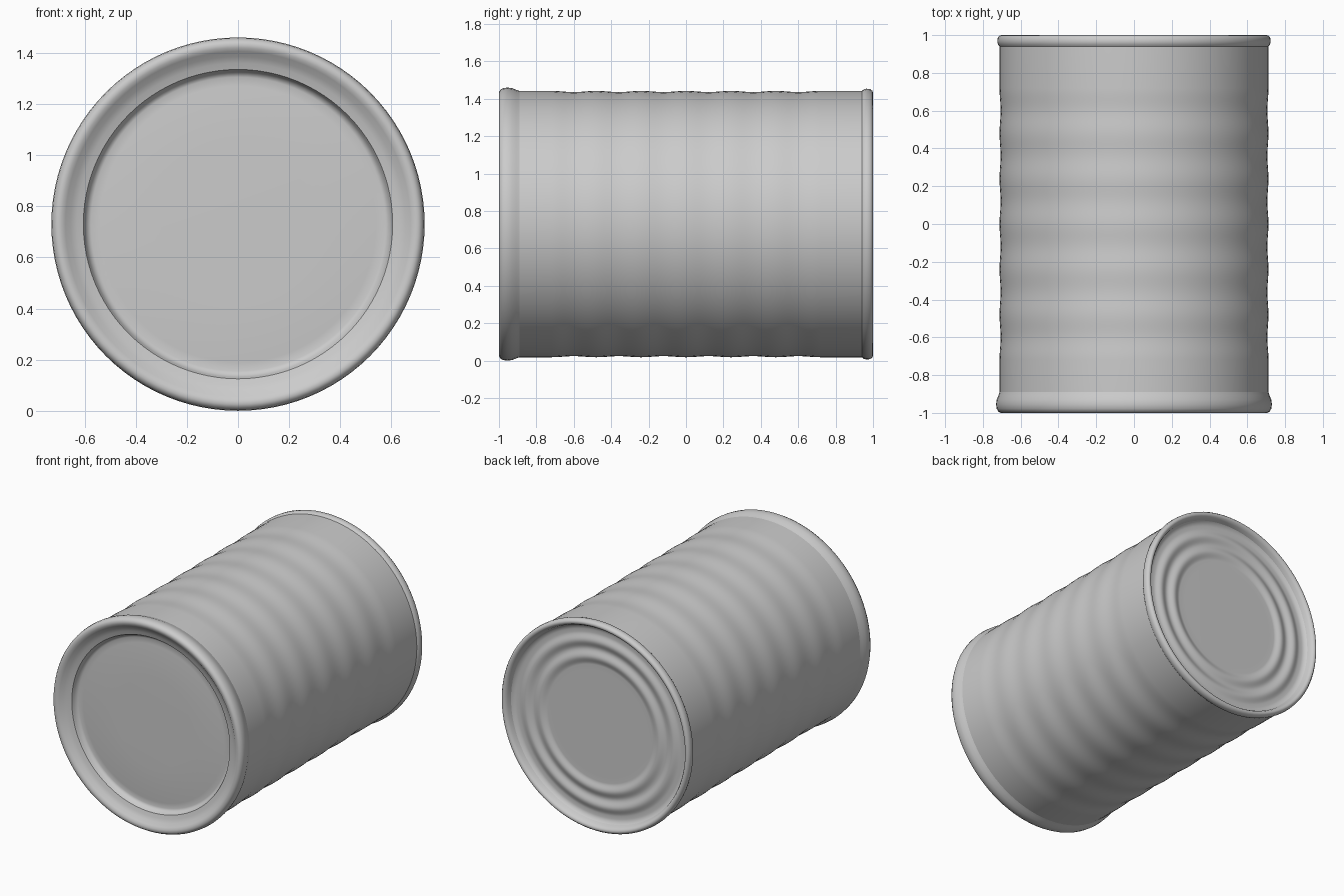
import bpy, bmesh, math

if "Cube" in bpy.data.objects:
    bpy.data.objects.remove(bpy.data.objects["Cube"])

ZC = 0.73      # height of the can's axis
SEG = 96


def lathe(name, profile):
    """Spin (radius, y) points, listed front to back, around the can's axis."""
    bm = bmesh.new()
    rings = []
    for r, y in profile:
        rings.append([bm.verts.new((r * math.cos(2 * math.pi * j / SEG), y,
                                    ZC + r * math.sin(2 * math.pi * j / SEG)))
                      for j in range(SEG)])
    for a, b in zip(rings, rings[1:]):
        for j in range(SEG):
            k = (j + 1) % SEG
            bm.faces.new((a[j], b[j], b[k], a[k]))
    bmesh.ops.remove_doubles(bm, verts=bm.verts, dist=1e-5)
    mesh = bpy.data.meshes.new(name)
    bm.to_mesh(mesh)
    bm.free()
    obj = bpy.data.objects.new(name, mesh)
    bpy.context.collection.objects.link(obj)
    bpy.ops.object.select_all(action='DESELECT')
    obj.select_set(True)
    bpy.context.view_layer.objects.active = obj
    bpy.ops.object.shade_smooth_by_angle(angle=math.radians(50))
    return obj


# Body wall with shallow rolled ribs along the middle
body = [(0.712, -0.89)]
for i in range(97):
    y = -0.72 + 1.44 * i / 96
    body.append((0.709 - 0.003 * math.cos(2 * math.pi * (y + 0.72) / 0.24 + math.pi), y))
body.append((0.712, 0.94))
lathe("can_body", body)

# Front seam: rounded lip, sloping inwards to the recess
lathe("front_rim", [(0.605, -0.955), (0.63, -0.962), (0.655, -0.972), (0.675, -0.99),
                    (0.69, -0.998), (0.705, -1.0), (0.718, -0.993), (0.727, -0.978),
                    (0.73, -0.955), (0.727, -0.93), (0.718, -0.908), (0.712, -0.89)])

# Front lid, set back inside the seam
lathe("front_lid", [(0.0, -0.925), (0.3, -0.925), (0.54, -0.922), (0.575, -0.918),
                    (0.59, -0.925), (0.598, -0.94), (0.605, -0.955)])

# Back seam: narrower lip
lathe("back_rim", [(0.712, 0.94), (0.72, 0.95), (0.724, 0.965), (0.722, 0.985),
                   (0.712, 0.997), (0.702, 1.0), (0.69, 0.995), (0.68, 0.98),
                   (0.672, 0.955)])

# Back lid with concentric stamped rings
back = [(0.672, 0.955), (0.66, 0.942), (0.64, 0.938)]
for i in range(41):
    r = 0.62 - 0.22 * i / 40
    back.append((r, 0.938 + 0.007 * (1 - math.cos(2 * math.pi * i / 20))))
back += [(0.36, 0.938), (0.0, 0.94)]
lathe("back_lid", back)
